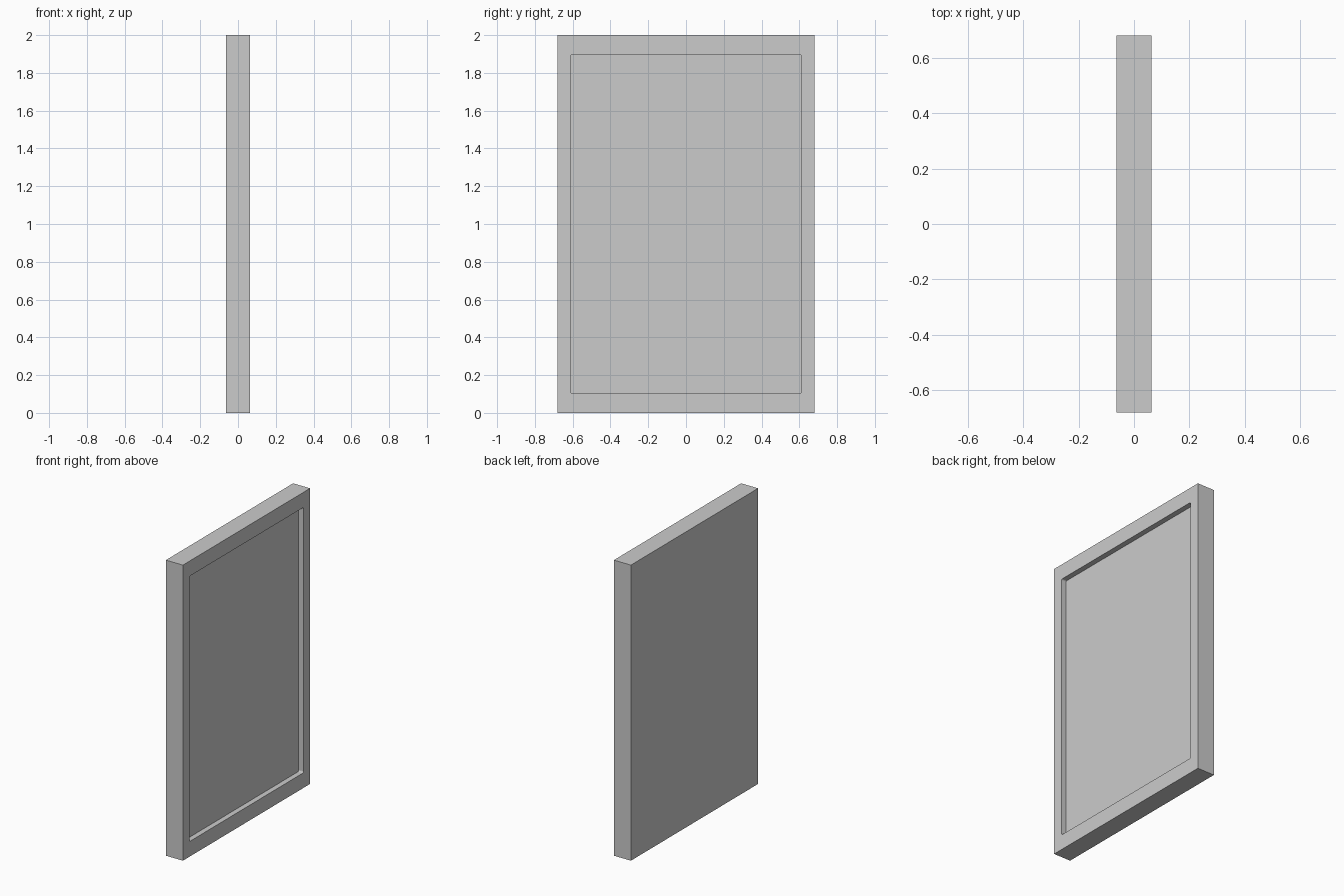
import bpy
import bmesh

if "Cube" in bpy.data.objects:
    bpy.data.objects.remove(bpy.data.objects["Cube"])

THICK, WIDTH, HEIGHT = 0.127, 1.36, 2.0
OPEN_W, OPEN_H, DEPTH = 1.22, 1.795, 0.036
CORNER = 0.01


def box(name, size, center, corner=0.0):
    """Box, optionally with its edges along x rounded."""
    bm = bmesh.new()
    bmesh.ops.create_cube(bm, size=1.0)
    bmesh.ops.scale(bm, vec=size, verts=bm.verts)
    bmesh.ops.translate(bm, vec=center, verts=bm.verts)
    if corner:
        edges = [e for e in bm.edges
                 if abs(e.verts[0].co.x - e.verts[1].co.x) > 1e-5]
        bmesh.ops.bevel(bm, geom=edges, offset=corner, segments=3,
                        profile=0.5, affect='EDGES')
    mesh = bpy.data.meshes.new(name)
    bm.to_mesh(mesh)
    bm.free()
    obj = bpy.data.objects.new(name, mesh)
    bpy.context.collection.objects.link(obj)
    return obj


# Main slab
panel = box("framed_panel", (THICK, WIDTH, HEIGHT), (0, 0, HEIGHT / 2))

# Shallow rounded recess in the +x face
cutter = box("recess_cutter", (2 * DEPTH, OPEN_W, OPEN_H),
             (THICK / 2, 0, HEIGHT / 2), CORNER)
cut = panel.modifiers.new("recess", 'BOOLEAN')
cut.operation = 'DIFFERENCE'
cut.solver = 'EXACT'
cut.object = cutter

# Apply the cut and drop the helper
bpy.context.view_layer.objects.active = panel
panel.select_set(True)
bpy.ops.object.modifier_apply(modifier=cut.name)
bpy.data.objects.remove(cutter, do_unlink=True)
